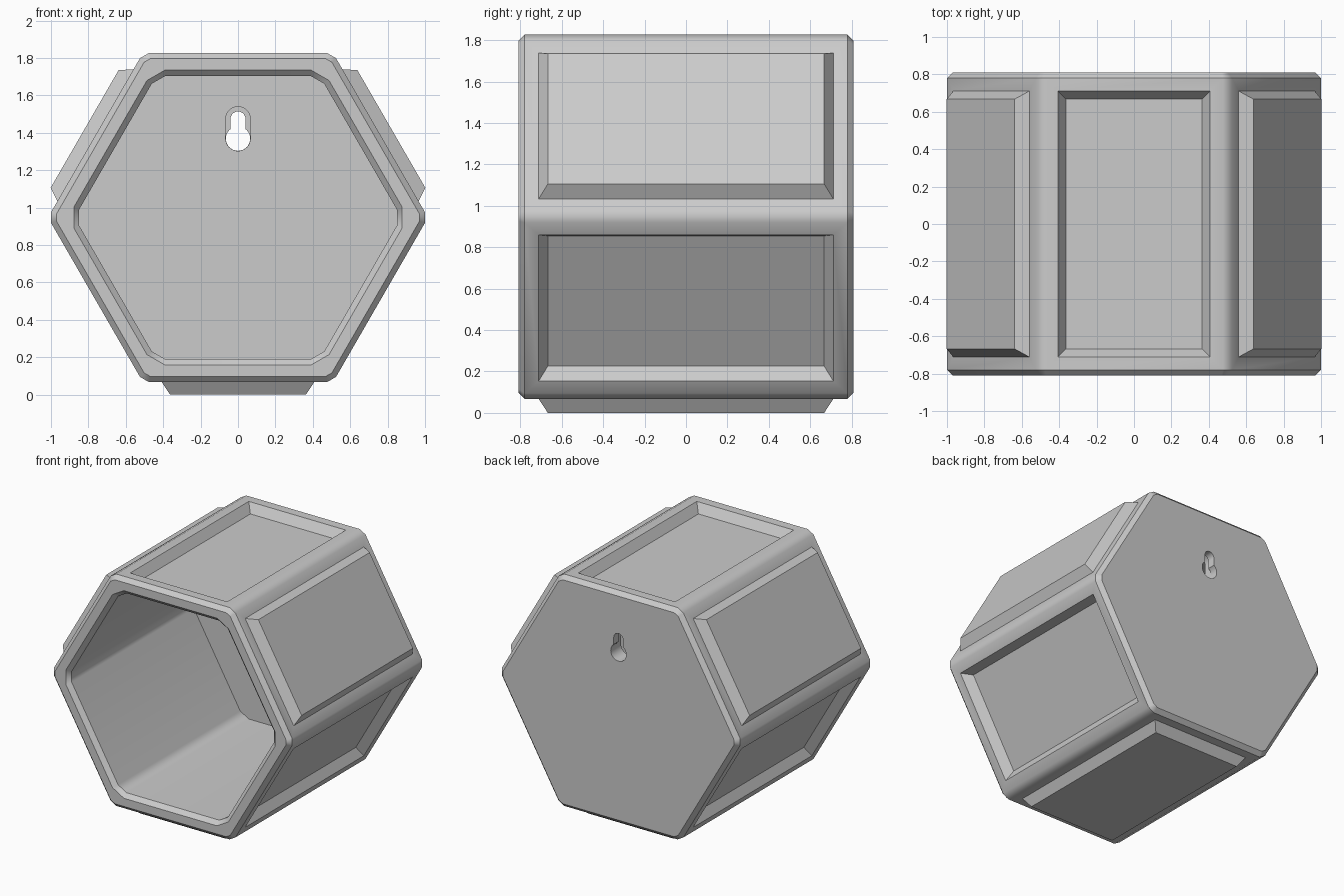
import bpy, bmesh
from math import sin, cos, pi, radians, tan
from mathutils import Vector

if "Cube" in bpy.data.objects:
    bpy.data.objects.remove(bpy.data.objects["Cube"], do_unlink=True)

MID = 0.947       # height of the hexagon's centre
PANEL = 0.067     # panel relief

grey = bpy.data.materials.new("plain grey")
grey.use_nodes = True
grey.diffuse_color = (0.6, 0.6, 0.6, 1)
grey.node_tree.nodes["Principled BSDF"].inputs["Base Color"].default_value = (0.6, 0.6, 0.6, 1)


def make_object(name, bm):
    bmesh.ops.recalc_face_normals(bm, faces=bm.faces)
    mesh = bpy.data.meshes.new(name)
    bm.to_mesh(mesh)
    bm.free()
    mesh.materials.append(grey)
    obj = bpy.data.objects.new(name, mesh)
    bpy.context.collection.objects.link(obj)
    return obj


def hex_ring(bm, flat, corner, y):
    """Hexagon with clipped corners: distances to its flats and corner cuts."""
    half = (flat / cos(pi / 6) - corner) * tan(pi / 3)
    ring = []
    for k in range(6):
        a = k * pi / 3
        for s in (-half, half):
            ring.append(bm.verts.new((corner * cos(a) - s * sin(a), y,
                                      MID + corner * sin(a) + s * cos(a))))
    return ring


def bridge(bm, a, b):
    n = len(a)
    return [bm.faces.new((a[i], a[(i + 1) % n], b[(i + 1) % n], b[i])) for i in range(n)]


# Hexagonal cup: back, outer wall, rim, cavity
bm = bmesh.new()
profile = [(0.85, 0.97, 0.81), (0.88, 1.0, 0.78), (0.88, 1.0, -0.78), (0.85, 0.97, -0.81),
           (0.788, 0.878, -0.81), (0.757, 0.85, -0.78), (0.757, 0.85, 0.685)]
rings = [hex_ring(bm, *p) for p in profile]
bands = [bridge(bm, a, b) for a, b in zip(rings, rings[1:])]
bm.faces.new(rings[0])
bm.faces.new(rings[-1])
bmesh.ops.recalc_face_normals(bm, faces=bm.faces)

# Panels alternate raised and sunken around the outer wall
for k, face in enumerate(bands[1][1::2]):
    bmesh.ops.inset_individual(bm, faces=[face], thickness=0.097)
    bmesh.ops.inset_individual(bm, faces=[face], thickness=0.062)
    shift = face.normal * (PANEL if k % 2 == 0 else -PANEL)
    bmesh.ops.translate(bm, verts=face.verts[:], vec=shift)
body = make_object("hexagonal_holder", bm)


def slot_cutter(name, radius, low, high, y0, y1, steps=16):
    """Upright round-ended slot, extruded along y."""
    bm = bmesh.new()
    verts = []
    for start, z in ((0, high), (pi, low)):
        for i in range(steps + 1):
            a = start + pi * i / steps
            verts.append(bm.verts.new((radius * cos(a), y0, z + radius * sin(a))))
    bmesh.ops.remove_doubles(bm, verts=verts, dist=0.0001)
    face = bm.faces.new([v for v in verts if v.is_valid])
    out = bmesh.ops.extrude_face_region(bm, geom=[face])
    bmesh.ops.translate(bm, vec=Vector((0, y1 - y0, 0)),
                        verts=[g for g in out["geom"] if isinstance(g, bmesh.types.BMVert)])
    obj = make_object(name, bm)
    obj.hide_render = True
    return obj


# Keyhole hanger: wide pocket inside, round entry and narrow slot through the back
cutters = [slot_cutter("pocket_cutter", 0.066, 1.369, 1.474, 0.6, 0.75),
           slot_cutter("entry_cutter", 0.065, 1.369, 1.369, 0.72, 0.9),
           slot_cutter("slot_cutter", 0.04, 1.369, 1.474, 0.71, 0.91)]
bpy.ops.object.select_all(action="DESELECT")
bpy.context.view_layer.objects.active = body
body.select_set(True)
for cutter in cutters:
    mod = body.modifiers.new("keyhole", "BOOLEAN")
    mod.operation = "DIFFERENCE"
    mod.solver = "EXACT"
    mod.object = cutter
    bpy.ops.object.modifier_apply(modifier=mod.name)
    bpy.data.objects.remove(cutter, do_unlink=True)

# Soft corners along the walls, crisp bevels elsewhere
bpy.ops.object.shade_smooth_by_angle(angle=radians(35))
weighted = body.modifiers.new("flat_sides", "WEIGHTED_NORMAL")
weighted.keep_sharp = True
